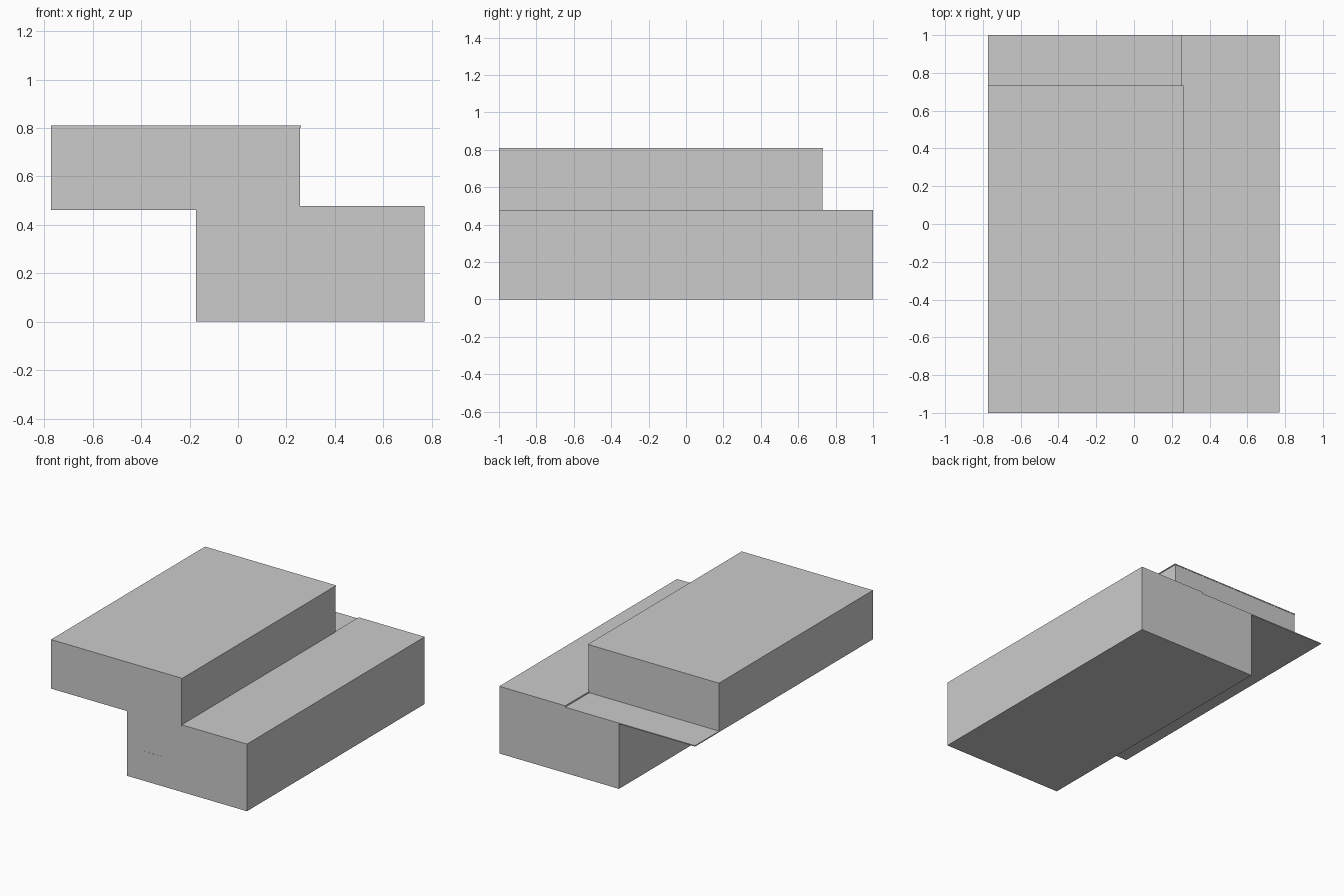
import bpy
import bmesh

if "Cube" in bpy.data.objects:
    bpy.data.objects.remove(bpy.data.objects["Cube"])


def box(name, x0, x1, y0, y1, z0, z1):
    bm = bmesh.new()
    bmesh.ops.create_cube(bm, size=1)
    for v in bm.verts:
        v.co.x = x1 if v.co.x > 0 else x0
        v.co.y = y1 if v.co.y > 0 else y0
        v.co.z = z1 if v.co.z > 0 else z0
    return add_object(name, bm)


def extruded(name, profile, y0, y1):
    bm = bmesh.new()
    face = bm.faces.new([bm.verts.new((x, y0, z)) for x, z in profile])
    ext = bmesh.ops.extrude_face_region(bm, geom=[face])
    verts = [g for g in ext["geom"] if isinstance(g, bmesh.types.BMVert)]
    bmesh.ops.translate(bm, verts=verts, vec=(0, y1 - y0, 0))
    bmesh.ops.recalc_face_normals(bm, faces=bm.faces)
    return add_object(name, bm)


def add_object(name, bm):
    mesh = bpy.data.meshes.new(name)
    bm.to_mesh(mesh)
    bm.free()
    obj = bpy.data.objects.new(name, mesh)
    bpy.context.collection.objects.link(obj)
    return obj


# Ground storey, with a shallow step where the terrace slab rests
extruded("lower_storey", [(-0.173, 0), (0.77, 0), (0.77, 0.478),
                          (0.25, 0.478), (0.25, 0.461), (-0.173, 0.461)], -0.999, 1.0)

# Thin floor slab, cantilevered to the left and left open at the back as a terrace
box("terrace_slab", -0.772, 0.25, -1.0, 1.0, 0.461, 0.468)

# Upper storey and its thin roof sheet
box("upper_storey", -0.772, 0.257, -1.0, 0.73, 0.468, 0.803)
box("roof_sheet", -0.772, 0.261, -1.0, 0.732, 0.803, 0.81)

# Small ledge on the front wall
box("front_ledge", -0.04, 0.098, -1.0, -0.99, 0.205, 0.211)
